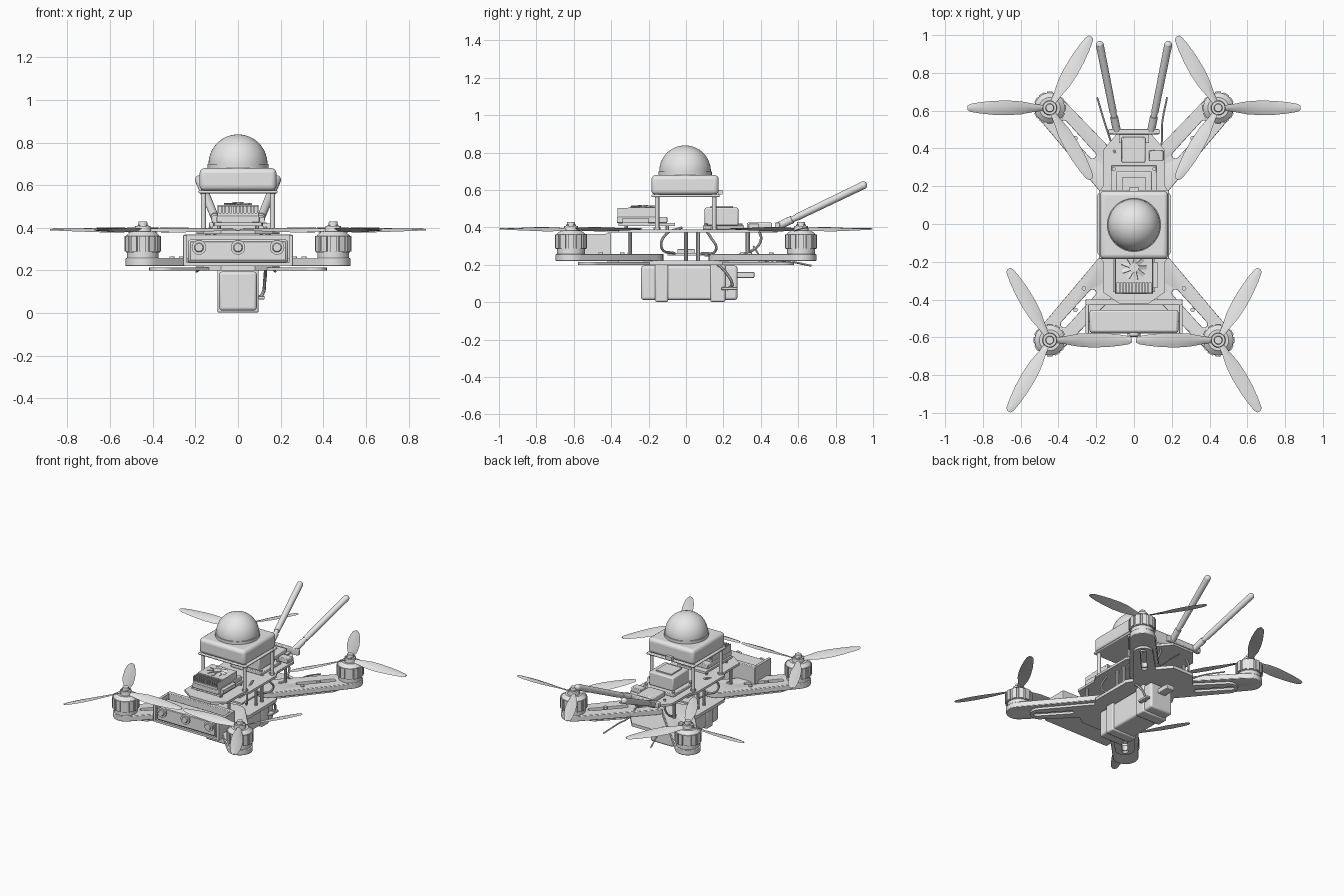
import bpy, bmesh, math
from mathutils import Vector, Matrix

if "Cube" in bpy.data.objects:
    bpy.data.objects.remove(bpy.data.objects["Cube"])

grey = bpy.data.materials.new("plain grey")
grey.diffuse_color = (0.8, 0.8, 0.8, 1)
grey.use_nodes = True
grey.node_tree.nodes["Principled BSDF"].inputs["Base Color"].default_value = grey.diffuse_color


def finish(name, bm, bevel=0, mirror="", seg=2, cutters=()):
    """Turn a bmesh into a named object with optional cut, bevel and mirror."""
    bmesh.ops.recalc_face_normals(bm, faces=bm.faces)
    me = bpy.data.meshes.new(name)
    bm.to_mesh(me)
    bm.free()
    me.materials.append(grey)
    ob = bpy.data.objects.new(name, me)
    bpy.context.collection.objects.link(ob)
    for c in cutters:
        m = ob.modifiers.new("cut", "BOOLEAN")
        m.object, m.solver = c, "EXACT"
    if bevel:
        m = ob.modifiers.new("bevel", "BEVEL")
        m.width, m.segments, m.limit_method = bevel, seg, "ANGLE"
    if mirror:
        m = ob.modifiers.new("mirror", "MIRROR")
        m.use_axis = ("x" in mirror, "y" in mirror, False)
        m.use_mirror_merge = False
    return ob


def add_box(bm, x0, x1, y0, y1, z0, z1):
    mat = Matrix.Translation(((x0 + x1) / 2, (y0 + y1) / 2, (z0 + z1) / 2)) @ Matrix.Diagonal((x1 - x0, y1 - y0, z1 - z0, 1))
    bmesh.ops.create_cube(bm, size=1, matrix=mat)


def box(name, x0, x1, y0, y1, z0, z1, bevel=0, mirror="", seg=2):
    bm = bmesh.new()
    add_box(bm, x0, x1, y0, y1, z0, z1)
    return finish(name, bm, bevel, mirror, seg)


def add_rod(bm, a, b, r0, r1=None, n=24):
    a, b = Vector(a), Vector(b)
    rot = (b - a).to_track_quat("Z", "Y").to_matrix().to_4x4()
    bmesh.ops.create_cone(bm, cap_ends=True, segments=n, radius1=r0, radius2=r0 if r1 is None else r1,
                          depth=(b - a).length, matrix=Matrix.Translation((a + b) / 2) @ rot)


def rod(name, a, b, r0, r1=None, n=24, mirror="", bevel=0):
    bm = bmesh.new()
    add_rod(bm, a, b, r0, r1, n)
    return finish(name, bm, bevel, mirror)


def prism(name, pts, z0, z1, mirror="", cutters=(), bevel=0):
    bm = bmesh.new()
    f = bm.faces.new([bm.verts.new((x, y, z0)) for x, y in pts])
    ext = bmesh.ops.extrude_face_region(bm, geom=[f])
    bmesh.ops.translate(bm, vec=(0, 0, z1 - z0), verts=[v for v in ext["geom"] if isinstance(v, bmesh.types.BMVert)])
    return finish(name, bm, bevel, mirror, cutters=cutters)


def capsule(a, b, ra, rb, n=10):
    """Rounded bar outline from a (radius ra) to b (radius rb)."""
    ang = math.atan2(b[1] - a[1], b[0] - a[0])
    pts = []
    for c, r, start in ((a, ra, ang + math.pi / 2), (b, rb, ang - math.pi / 2)):
        for i in range(n + 1):
            t = start + math.pi * i / n
            pts.append((c[0] + r * math.cos(t), c[1] + r * math.sin(t)))
    return pts


def wire(name, pts, r, mirror=""):
    cu = bpy.data.curves.new(name, "CURVE")
    cu.dimensions, cu.bevel_depth, cu.bevel_resolution, cu.use_fill_caps = "3D", r, 2, True
    sp = cu.splines.new("BEZIER")
    sp.bezier_points.add(len(pts) - 1)
    for p, co in zip(sp.bezier_points, pts):
        p.co, p.handle_left_type, p.handle_right_type = co, "AUTO", "AUTO"
    tmp = bpy.data.objects.new(name, cu)
    bpy.context.collection.objects.link(tmp)
    bm = bmesh.new()
    bm.from_mesh(bpy.data.meshes.new_from_object(tmp))
    bpy.data.objects.remove(tmp)
    return finish(name, bm, 0, mirror)


MX, MY = 0.446, 0.615   # motor position

# arms with long slots, and the lower cross plates
slot = prism("slot_cutter", capsule((0.37, 0.53), (0.22, 0.365), 0.018, 0.018), 0.1, 0.4)
slot.hide_render = slot.hide_viewport = True
prism("arms", capsule((MX, MY), (0.09, 0.22), 0.082, 0.10), 0.22, 0.258, "xy", [slot], 0.004)
prism("arm_lower_plates", capsule((0.355, 0.515), (0.06, 0.19), 0.062, 0.08), 0.2, 0.215, "xy", [slot])
for i, (x, y) in enumerate(((0.31, 0.455), (0.235, 0.37), (0.12, 0.3))):
    px = x + (0.03 if i == 1 else 0)
    rod(f"arm_screw_{i}", (px, y - 0.03 * (i == 1), 0.25), (px, y - 0.03 * (i == 1), 0.266), 0.012, n=12, mirror="xy")

# frame plates
half = [(0.08, -0.42), (0.165, -0.36), (0.165, -0.2), (0.195, -0.15), (0.195, 0.15), (0.165, 0.2), (0.165, 0.39), (0.08, 0.49)]
outline = half + [(-x, y) for x, y in reversed(half)]
prism("bottom_plate", outline, 0.2, 0.222)
prism("top_plate", outline, 0.372, 0.388)
bm = bmesh.new()
for y in (-0.3, 0.0, 0.065, 0.33):
    add_rod(bm, (0.14, y, 0.21), (0.14, y, 0.385), 0.011, n=10)
finish("frame_standoffs", bm, mirror="x")
box("flight_board", -0.1, 0.1, -0.1, 0.1, 0.25, 0.262)
box("board_chip", -0.045, 0.045, -0.045, 0.045, 0.255, 0.285, 0.004)

# motors
for nm, z0, z1, r0, r1 in (("motor_base", 0.256, 0.285, 0.074, 0.074), ("motor_bell", 0.285, 0.362, 0.08, 0.08),
                           ("motor_cap", 0.362, 0.383, 0.08, 0.055), ("propeller_hub", 0.378, 0.408, 0.04, 0.036),
                           ("propeller_nut", 0.405, 0.43, 0.023, 0.02)):
    rod(nm, (MX, MY, z0), (MX, MY, z1), r0, r1, 32, "xy")
bm = bmesh.new()
for i in range(12):
    m = Matrix.Translation((MX, MY, 0.325)) @ Matrix.Rotation(i * math.pi / 6, 4, "Z") @ Matrix.Translation((0.077, 0, 0))
    bmesh.ops.create_cube(bm, size=1, matrix=m @ Matrix.Diagonal((0.018, 0.03, 0.074, 1)))
finish("motor_ribs", bm, mirror="xy")
bm = bmesh.new()
for i in range(4):
    t = math.pi / 4 + i * math.pi / 2
    p = Vector((MX + 0.028 * math.cos(t), MY + 0.028 * math.sin(t), 0.4))
    add_rod(bm, p, p + Vector((0, 0, 0.014)), 0.006, n=8)
finish("hub_screws", bm, mirror="xy")

# three-bladed twisted propellers: radius, chord, pitch in degrees
stations = [(0.03, 0.03, 26), (0.08, 0.045, 24), (0.15, 0.072, 19), (0.22, 0.08, 15),
            (0.30, 0.075, 11), (0.37, 0.06, 9), (0.42, 0.042, 7), (0.436, 0.022, 6)]
for nm, sy, base, hand in (("rear_propeller", 1, 0, 1), ("front_propeller", -1, math.pi, -1)):
    bm = bmesh.new()
    for k in range(3):
        place = Matrix.Translation((MX, sy * MY, 0.39)) @ Matrix.Rotation(base + k * math.tau / 3, 4, "Z")
        prev = None
        for r, c, pitch in stations:
            tw = Matrix.Rotation(math.radians(pitch) * hand, 4, "X")
            ring = [bm.verts.new(place @ (Matrix.Translation((r, 0, 0)) @ (tw @ Vector((0, y, z)))))
                    for y, z in ((-c / 2, 0), (-c / 6, 0.005), (c / 6, 0.005), (c / 2, 0), (0, -0.002))]
            if prev:
                for i in range(5):
                    bm.faces.new((prev[i], prev[(i + 1) % 5], ring[(i + 1) % 5], ring[i]))
            else:
                bm.faces.new(ring)
            prev = ring
        bm.faces.new(prev)
    finish(nm, bm, mirror="x")

# raised sensor pod with dome
for sx in (-1, 1):
    for y in (-0.155, 0.15):
        rod("pod_post", (sx * 0.162, y, 0.38), (sx * 0.162, y, 0.58), 0.012, n=12)
        rod("post_foot", (sx * 0.162, y, 0.385), (sx * 0.162, y, 0.4), 0.019, n=6)
box("pod_base", -0.185, 0.185, -0.185, 0.18, 0.562, 0.576, 0.006)
bm = bmesh.new()
add_box(bm, -0.18, 0.18, -0.185, 0.175, 0.574, 0.68)
finish("pod_body", bm, 0.024, seg=4)
rod("dome_collar", (0, -0.005, 0.675), (0, -0.005, 0.7), 0.143, n=48)
bm = bmesh.new()
bmesh.ops.create_uvsphere(bm, u_segments=48, v_segments=28, radius=0.138, matrix=Matrix.Translation((0, -0.005, 0.7)))
bmesh.ops.bisect_plane(bm, geom=bm.verts[:] + bm.edges[:] + bm.faces[:], plane_co=(0, 0, 0.69), plane_no=(0, 0, 1), clear_inner=True)
finish("dome", bm)
box("pod_plug", -0.025, 0.025, 0.17, 0.195, 0.575, 0.6)

# front computer with heatsink and fan
box("computer_tray", -0.11, 0.11, -0.36, -0.06, 0.408, 0.424)
box("computer_board", -0.1, 0.1, -0.37, -0.1, 0.424, 0.455, 0.004)
bm = bmesh.new()
add_box(bm, -0.097, 0.097, -0.365, -0.15, 0.45, 0.47)
for i in range(12):
    x = -0.093 + i * 0.0169
    add_box(bm, x - 0.004, x + 0.004, -0.365, -0.15, 0.465, 0.503)
finish("heatsink", bm)
box("fan_plate", -0.097, 0.097, -0.31, -0.15, 0.5, 0.507)
rod("fan_hub", (0, -0.23, 0.505), (0, -0.23, 0.52), 0.026)
bm = bmesh.new()
for i in range(9):
    m = Matrix.Translation((0, -0.23, 0.511)) @ Matrix.Rotation(i * math.tau / 9, 4, "Z") @ Matrix.Translation((0.045, 0, 0)) @ Matrix.Rotation(0.4, 4, "X")
    bmesh.ops.create_cube(bm, size=1, matrix=m @ Matrix.Diagonal((0.042, 0.02, 0.004, 1)))
finish("fan_blades", bm)
box("computer_ports", 0.095, 0.125, -0.34, -0.2, 0.424, 0.45)
for y in (-0.32, -0.1):
    rod("tray_spacer", (0.09, y, 0.385), (0.09, y, 0.41), 0.01, n=10, mirror="x")

# front camera bar in its bracket
box("camera_bar", -0.235, 0.235, -0.575, -0.455, 0.237, 0.345, 0.012)
box("camera_face", -0.225, 0.225, -0.581, -0.57, 0.247, 0.335, 0.003)
box("bracket_floor", -0.25, 0.25, -0.58, -0.4, 0.222, 0.237)
box("bracket_back", -0.255, 0.255, -0.43, -0.4, 0.222, 0.368, 0.004)
box("bracket_side", 0.238, 0.258, -0.58, -0.4, 0.222, 0.365, 0.003, "x")
for x in (-0.183, 0, 0.183):
    rod("lens_ring", (x, -0.575, 0.308), (x, -0.592, 0.308), 0.034)
    rod("lens_glass", (x, -0.59, 0.308), (x, -0.597, 0.308), 0.024, 0.018)

# rear modules on the top plate
box("rear_tray", -0.12, 0.12, 0.09, 0.31, 0.388, 0.41, 0.004)
box("rear_module", -0.095, 0.095, 0.1, 0.28, 0.41, 0.505, 0.008)
box("rear_module_lid", -0.06, 0.06, 0.13, 0.25, 0.503, 0.513)
for y in (0.105, 0.292):
    rod("tray_screw", (0.107, y, 0.408), (0.107, y, 0.422), 0.01, n=10, mirror="x")
box("receiver", -0.065, 0.06, 0.325, 0.46, 0.388, 0.425, 0.006)
box("small_module", 0.08, 0.155, 0.335, 0.39, 0.388, 0.42, 0.004)

# rear antennas
box("antenna_bracket", -0.135, 0.135, 0.475, 0.502, 0.385, 0.425, 0.005)
box("antenna_bracket_foot", -0.08, 0.08, 0.43, 0.49, 0.386, 0.398)
a, b = Vector((0.09, 0.49, 0.405)), Vector((0.181, 0.948, 0.625))
rod("antenna_collar", a, a.lerp(b, 0.17), 0.021, n=16, mirror="x")
rod("antenna_neck", a.lerp(b, 0.16), a.lerp(b, 0.24), 0.016, n=16, mirror="x")
bm = bmesh.new()
add_rod(bm, a.lerp(b, 0.22), b, 0.019, 0.021)
bmesh.ops.create_uvsphere(bm, u_segments=24, v_segments=12, radius=0.021, matrix=Matrix.Translation(b))
finish("antenna_whip", bm, mirror="x")
wire("left_whisker", [(-0.12, 0.43, 0.225), (-0.15, 0.52, 0.222), (-0.195, 0.67, 0.195)], 0.005)
wire("right_whisker", [(0.12, 0.36, 0.3), (0.145, 0.42, 0.225), (0.15, 0.54, 0.22), (0.175, 0.67, 0.195)], 0.005)

# battery slung below with straps and lead
box("battery", -0.088, 0.088, -0.24, 0.275, 0.012, 0.195, 0.014, seg=3)
for y0, y1 in ((-0.165, -0.095), (0.13, 0.21)):
    box("battery_strap", -0.097, 0.097, y0, y1, 0.002, 0.203, 0.008)
box("battery_plug", -0.03, 0.03, 0.27, 0.365, 0.13, 0.162, 0.004)
wire("battery_lead", [(0.09, 0.22, 0.07), (0.115, 0.245, 0.09), (0.125, 0.22, 0.15), (0.13, 0.15, 0.22)], 0.008)
box("lead_connector", 0.095, 0.125, 0.19, 0.275, 0.065, 0.08, 0.003)

# cables between the frame plates
wire("side_cable_front", [(0.1, -0.06, 0.26), (0.16, -0.13, 0.29), (0.15, -0.11, 0.36), (0.13, -0.02, 0.4)], 0.007, "x")
wire("side_cable_rear", [(0.1, 0.08, 0.26), (0.16, 0.16, 0.28), (0.15, 0.13, 0.35), (0.12, 0.1, 0.39)], 0.007, "x")
wire("tail_cable", [(0.08, 0.1, 0.25), (0.13, 0.34, 0.27), (0.12, 0.4, 0.33), (0.1, 0.38, 0.4)], 0.007, "x")

# smooth round parts, keep hard edges
bpy.ops.object.select_all(action="DESELECT")
for ob in bpy.context.scene.objects:
    if ob is not slot:
        ob.select_set(True)
        bpy.context.view_layer.objects.active = ob
bpy.ops.object.shade_smooth_by_angle(angle=math.radians(35))
